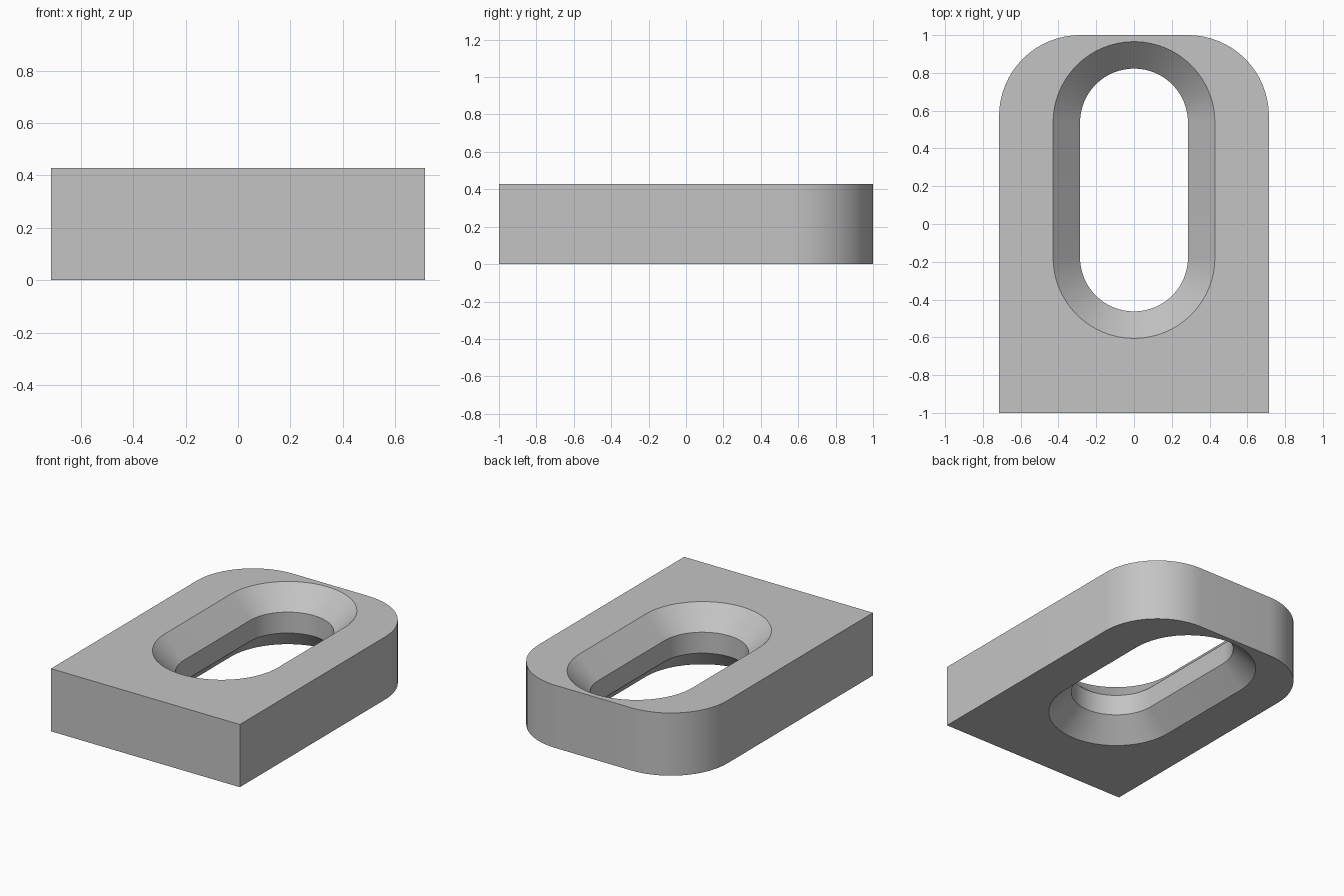
import bpy
import bmesh
from math import pi, sin, cos, radians

UNIT = 1 / 7                      # block is 10 x 14 x 3 units
HALF_W, HALF_L, HEIGHT = 5 * UNIT, 1.0, 3 * UNIT
CORNER_R = 3 * UNIT
SLOT_R = 2 * UNIT
SLOT_Y = 0.18
SLOT_HALF = 2.5 * UNIT
STEPS = 32

if "Cube" in bpy.data.objects:
    bpy.data.objects.remove(bpy.data.objects["Cube"], do_unlink=True)


def arc(cx, cy, r, start, sweep, steps):
    angles = [start + sweep * i / steps for i in range(steps + 1)]
    return [(cx + r * cos(a), cy + r * sin(a)) for a in angles]


def slot_outline(r):
    """Stadium shape running along y."""
    return (arc(0, SLOT_Y + SLOT_HALF, r, 0, pi, STEPS)
            + arc(0, SLOT_Y - SLOT_HALF, r, pi, pi, STEPS))


def loft(name, sections):
    """Closed solid through matching (outline, z) sections, bottom to top."""
    bm = bmesh.new()
    rings = [[bm.verts.new((x, y, z)) for x, y in outline] for outline, z in sections]
    for low, high in zip(rings, rings[1:]):
        for i in range(len(low)):
            j = (i + 1) % len(low)
            bm.faces.new((low[i], low[j], high[j], high[i]))
    bm.faces.new(rings[0][::-1])
    bm.faces.new(rings[-1])
    bmesh.ops.recalc_face_normals(bm, faces=bm.faces)
    mesh = bpy.data.meshes.new(name)
    bm.to_mesh(mesh)
    bm.free()
    obj = bpy.data.objects.new(name, mesh)
    bpy.context.collection.objects.link(obj)
    return obj


# Block: square front, rounded back corners
inner_x, inner_y = HALF_W - CORNER_R, HALF_L - CORNER_R
outline = ([(-HALF_W, -HALF_L), (HALF_W, -HALF_L)]
           + arc(inner_x, inner_y, CORNER_R, 0, pi / 2, STEPS // 2)
           + arc(-inner_x, inner_y, CORNER_R, pi / 2, pi / 2, STEPS // 2))
block = loft("slotted_block", [(outline, 0), (outline, HEIGHT)])

# Slot cutter: straight waist, flared at 45 degrees through both faces
over = 0.02
flare = slot_outline(SLOT_R + UNIT + over)
waist = slot_outline(SLOT_R)
cutter = loft("slot_cutter", [(flare, -over), (waist, UNIT),
                              (waist, 2 * UNIT), (flare, HEIGHT + over)])
cutter.hide_render = True

# Cut the slot and drop the cutter
cut = block.modifiers.new("slot", 'BOOLEAN')
cut.operation = 'DIFFERENCE'
cut.solver = 'EXACT'
cut.object = cutter
bpy.ops.object.select_all(action='DESELECT')
bpy.context.view_layer.objects.active = block
block.select_set(True)
bpy.ops.object.modifier_apply(modifier=cut.name)
bpy.data.objects.remove(cutter, do_unlink=True)
bpy.ops.object.shade_smooth_by_angle(angle=radians(30))

# Plain grey finish
grey = bpy.data.materials.new("plain_grey")
grey.use_nodes = True
colour = (0.55, 0.55, 0.55, 1)
grey.diffuse_color = colour
grey.node_tree.nodes["Principled BSDF"].inputs["Base Color"].default_value = colour
block.data.materials.clear()
block.data.materials.append(grey)
